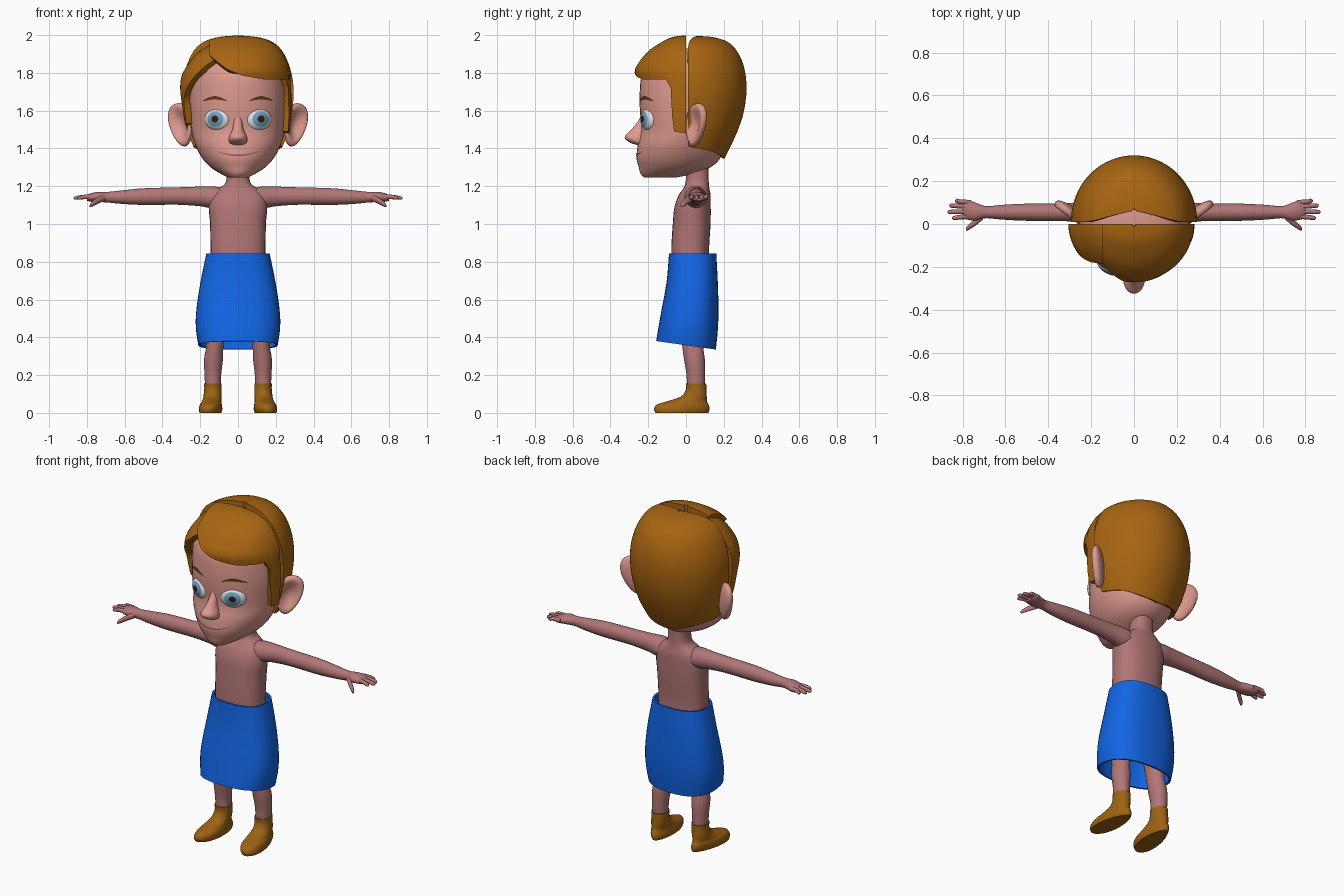
import bpy, bmesh, math
from mathutils import Vector, Matrix

if "Cube" in bpy.data.objects:
    bpy.data.objects.remove(bpy.data.objects["Cube"])


def material(name, rgb):
    m = bpy.data.materials.new(name)
    m.use_nodes = True
    m.diffuse_color = (*rgb, 1)
    m.node_tree.nodes["Principled BSDF"].inputs["Base Color"].default_value = (*rgb, 1)
    return m


FACE = material("face skin", (.72, .32, .27))
BODY = material("body skin", (.44, .18, .18))
HAIR = material("hair brown", (.39, .13, .006))
BOOT = material("boot brown", (.34, .125, .007))
CLOTH = material("towel blue", (.006, .13, .78))
WHITE = material("eye white", (.75, .78, .78))
IRIS = material("iris blue", (.16, .36, .55))
PUPIL = material("pupil dark", (.03, .015, .008))
BROW = material("brow brown", (.13, .04, .008))
LIP = material("lip red", (.3, .09, .07))
parts = []


def finish(name, bm, *mats, fix=True):
    if fix:
        bmesh.ops.recalc_face_normals(bm, faces=bm.faces)
    me = bpy.data.meshes.new(name)
    bm.to_mesh(me)
    bm.free()
    for m in mats:
        me.materials.append(m)
    ob = bpy.data.objects.new(name, me)
    bpy.context.collection.objects.link(ob)
    parts.append(ob)
    return ob


def refine(rings, n=4):
    """Smooth a table of rings with a Catmull-Rom spline."""
    out = []
    for i in range(len(rings) - 1):
        a, b, c, d = (rings[min(max(i + k, 0), len(rings) - 1)] for k in (-1, 0, 1, 2))
        for s in range(n):
            t = s / n
            out.append([.5 * (2*q + (r - p)*t + (2*p - 5*q + 4*r - s2)*t*t + (3*q - p - 3*r + s2)*t**3)
                        for p, q, r, s2 in zip(a, b, c, d)])
    return out + [list(rings[-1])]


def at(table, z):
    """Ring of a refined table at height z."""
    table = sorted(table)
    z = min(max(z, table[0][0]), table[-1][0])
    for a, b in zip(table, table[1:]):
        if z <= b[0]:
            t = (z - a[0]) / max(b[0] - a[0], 1e-6)
            return [p + (q - p) * t for p, q in zip(a, b)]


def loft(name, rings, mat, axis="z", side=1, seg=28, k=1.0, cap=True, warp=None):
    """Skin ellipses (position, centre 1, centre 2, radius 1, radius 2) along an axis."""
    bm = bmesh.new()
    rows = []
    for p, c1, c2, r1, r2 in refine(rings):
        row = []
        for j in range(seg):
            a = 2 * math.pi * j / seg
            c, s = math.cos(a), math.sin(a)
            u = c1 + r1 * math.copysign(abs(c) ** k, c)
            v = c2 + r2 * math.copysign(abs(s) ** k, s)
            co = Vector((u, v, p) if axis == "z" else (p, u, v))
            if warp:
                co = warp(co)
            co.x *= side
            row.append(bm.verts.new(co))
        rows.append(row)
    for a, b in zip(rows, rows[1:]):
        for j in range(seg):
            bm.faces.new((a[j], a[(j + 1) % seg], b[(j + 1) % seg], b[j]))
    if cap:
        bm.faces.new(rows[0])
        bm.faces.new(rows[-1])
    return finish(name, bm, mat)


def thicken(ob, t):
    mod = ob.modifiers.new("thickness", "SOLIDIFY")
    mod.thickness, mod.offset = t, -1


# Head and nose
head_rings = [(1.245, 0, -.14, .05, .08), (1.265, 0, -.1, .09, .14), (1.3, 0, -.06, .145, .19),
              (1.35, 0, -.04, .19, .222), (1.42, 0, -.025, .227, .23), (1.5, 0, 0, .247, .237),
              (1.6, 0, 0, .254, .244), (1.7, 0, .005, .254, .25), (1.8, 0, .01, .24, .24),
              (1.89, 0, .02, .19, .18), (1.93, 0, .02, .09, .09)]
loft("head", head_rings, FACE, seg=40)
head = refine(head_rings, 6)
loft("nose", [(1.418, 0, -.235, .02, .02), (1.43, 0, -.25, .045, .045), (1.46, 0, -.265, .048, .06),
              (1.5, 0, -.243, .03, .047), (1.55, 0, -.223, .022, .027), (1.6, 0, -.215, .018, .018)], FACE)


def face_y(x, z):
    _, _, cy, rx, ry = at(head, z)
    return cy - ry * math.sqrt(max(0, 1 - (x / rx) ** 2))


def strip(name, x0, x1, height, half, mat):
    """Thin plate laid over the face."""
    bm = bmesh.new()
    last = None
    for i in range(21):
        t = i / 20
        x, w = x0 + (x1 - x0) * t, half * (.25 + .75 * math.sin(math.pi * t))
        pair = [bm.verts.new((x, face_y(x, z) - .004, z)) for z in (height(t) - w, height(t) + w)]
        if last:
            bm.faces.new((last[0], pair[0], pair[1], last[1]))
        last = pair
    finish(name, bm, mat, fix=False)


strip("mouth", -.11, .11, lambda t: 1.363 + .022 * (2 * t - 1) ** 2, .004, LIP)


def ear(name, s):
    bm = bmesh.new()
    bmesh.ops.create_uvsphere(bm, u_segments=28, v_segments=20, radius=1)
    out, facing = Vector((.8, .6, 0)), Vector((.6, -.8, 0))
    for v in bm.verts:
        u, w, t = v.co
        r2 = min(1, u * u + w * w)
        if t > 0:
            t = 2.2 * r2 * math.sqrt(1 - r2) - .2 * (1 - r2)
        co = Vector((.298, .055, 1.525)) + out * (u * .075 * (1 + .25 * w) + .02 * w) + facing * (t * .028)
        co.z += w * .115
        v.co = (co.x * s, co.y, co.z)
    finish(name, bm, FACE)


def eye(name, s):
    bm = bmesh.new()
    bmesh.ops.create_uvsphere(bm, u_segments=32, v_segments=36, radius=1)
    for f in bm.faces:
        polar = math.degrees(math.acos(max(-1, min(1, f.calc_center_median().normalized().z))))
        f.material_index = 2 if polar < 15 else 1 if polar < 35 else 0
    turn = math.radians(24) * s
    normal = Vector((math.sin(turn), -math.cos(turn), 0))
    centre = Vector((.115 * s, face_y(.115, 1.556), 1.556)) - normal * .039
    bm.transform(Matrix.Translation(centre) @ Matrix.Rotation(turn, 4, "Z")
                 @ Matrix.Diagonal((.08, .06, .07, 1)) @ Matrix.Rotation(math.pi / 2, 4, "X"))
    finish(name, bm, WHITE, IRIS, PUPIL)


def foot_shape(co):
    # Wider toes that turn outward, narrower heel
    f = max(0, 1 - co.z / .09)
    co.x = .14 + (co.x - .14) * (1 - f * (.1 + co.y * 1.2)) - f * .1 * co.y
    return co


# Paired parts
for s, side in ((1, "left"), (-1, "right")):
    ear(side + "_ear", s)
    eye(side + "_eye", s)
    strip(side + "_brow", *sorted((.06 * s, .185 * s)),
          lambda t: 1.652 + .016 * math.sin(math.pi * t), .009, BROW)
    loft(side + "_arm", [(.04, .05, 1.14, .05, .04), (.12, .05, 1.14, .06, .058), (.2, .055, 1.146, .047, .052),
                         (.32, .055, 1.148, .042, .046), (.5, .055, 1.145, .04, .044),
                         (.62, .055, 1.142, .034, .035), (.69, .055, 1.142, .028, .028),
                         (.74, .058, 1.143, .042, .027), (.78, .066, 1.14, .045, .022),
                         (.8, .068, 1.138, .036, .015)], BODY, "x", s)
    for i, (y0, y1, x1) in enumerate(((.1, .108, .835), (.08, .086, .862), (.058, .056, .87), (.036, .028, .85))):
        loft(f"{side}_finger_{i + 1}", [(.76, y0, 1.143, .012, .013), (.81, (y0 + y1) / 2, 1.144, .011, .012),
                                        (x1 - .01, y1, 1.138, .01, .01), (x1, y1, 1.136, .004, .004)],
             BODY, "x", s, 10)
    loft(side + "_thumb", [(.705, .04, 1.14, .018, .018), (.74, .008, 1.125, .016, .017),
                           (.775, -.017, 1.103, .012, .013), (.785, -.024, 1.095, .004, .004)], BODY, "x", s, 12)
    loft(side + "_leg", [(.12, .132, .052, .042, .048), (.2, .133, .052, .044, .049), (.28, .13, .045, .05, .055),
                         (.36, .122, .035, .046, .056), (.5, .11, .03, .055, .065), (.7, .09, .03, .07, .08)],
         BODY, side=s)
    loft(side + "_boot", [(0, .142, -.022, .06, .14), (.02, .142, -.022, .064, .147), (.043, .142, -.018, .06, .138),
                          (.058, .14, .0, .054, .112), (.085, .136, .04, .048, .07),
                          (.12, .133, .053, .046, .055), (.155, .133, .053, .046, .054)],
         BOOT, side=s, warp=foot_shape)

# Torso and neck
loft("torso", [(.7, 0, .03, .15, .1), (.85, 0, .022, .146, .1), (1, 0, .03, .148, .1), (1.09, 0, .035, .155, .096),
               (1.15, 0, .045, .145, .085), (1.185, 0, .054, .11, .07), (1.21, 0, .058, .072, .063),
               (1.25, 0, .06, .06, .06), (1.33, 0, .06, .06, .06)], BODY, k=.85)


# Towel with a hem that rises toward the front
def hem(co):
    co.z -= .14 * co.y * max(0, (.6 - co.z) / .24)
    return co


towel = loft("towel", [(.845, 0, .035, .167, .125), (.7, 0, .033, .197, .135), (.55, 0, .022, .22, .15),
                       (.45, 0, .012, .223, .156), (.358, 0, 0, .21, .158)], CLOTH, seg=40, k=.82, cap=False, warp=hem)
thicken(towel, .012)


# Hair: dome shells whose columns end at a hairline given by angle
def hair(name, rings, line, cut=None):
    table = refine(rings, 6)
    top, rows, bm = rings[0][0], 16, bmesh.new()
    a0, a1 = line[0][0], line[-1][0]
    count = round((a1 - a0) / 2)
    columns = []
    for i in range(count + 1):
        deg = a0 + (a1 - a0) * i / count
        low, a = at(line, deg)[1], math.radians(deg)
        column = []
        for j in range(rows + 1):
            z = top - (top - low) * (j / rows) ** 2
            _, cx, cy, rx, ry = at(table, z)
            column.append(bm.verts.new((cx + rx * math.cos(a), cy + ry * math.sin(a), z)))
        columns.append(column)
    for a, b in zip(columns, columns[1:]):
        for j in range(rows):
            bm.faces.new((a[j], a[j + 1], b[j + 1], b[j]))
    if cut:
        bmesh.ops.bisect_plane(bm, geom=bm.verts[:] + bm.edges[:] + bm.faces[:],
                               plane_co=(cut[0], 0, 0), plane_no=(cut[1], 0, 0), clear_outer=True)
    thicken(finish(name, bm, HAIR, fix=False), .035)


hair("back_hair", [(1.995, 0, .06, .01, .01), (1.99, 0, .04, .1, .1), (1.97, 0, .02, .17, .19),
                   (1.93, 0, .01, .225, .25), (1.85, 0, .01, .268, .292), (1.75, 0, .01, .292, .31),
                   (1.65, 0, .01, .293, .306), (1.55, 0, .01, .28, .285), (1.45, 0, .01, .255, .245),
                   (1.38, 0, .01, .22, .21), (1.34, 0, .01, .195, .19)],
     [(0, 1.41), (30, 1.39), (60, 1.36), (90, 1.345), (120, 1.36), (150, 1.39), (180, 1.41)])
hair("fringe", [(1.998, 0, 0, .01, .01), (1.99, 0, 0, .1, .07), (1.965, 0, 0, .175, .125), (1.91, 0, 0, .235, .205),
                (1.82, 0, 0, .275, .27), (1.76, 0, 0, .28, .262), (1.6, 0, 0, .282, .265), (1.45, 0, 0, .27, .26)],
     [(180, 1.93), (230, 1.9), (245, 1.86), (258, 1.82), (275, 1.785), (300, 1.765), (336, 1.765),
      (342, 1.72), (345, 1.49), (360, 1.48)], (-.15, -1))
hair("side_hair", [(1.97, 0, 0, .01, .01), (1.96, 0, 0, .11, .07), (1.91, 0, 0, .21, .17), (1.83, 0, 0, .275, .24),
                   (1.76, 0, 0, .305, .26), (1.65, 0, 0, .3, .265), (1.5, 0, 0, .275, .26)],
     [(180, 1.52), (193, 1.53), (197, 1.66), (212, 1.74), (231, 1.84), (250, 1.9)], (-.12, 1))

# Apply thickness and smooth the shading
for ob in parts:
    bpy.ops.object.select_all(action="DESELECT")
    ob.select_set(True)
    bpy.context.view_layer.objects.active = ob
    for mod in list(ob.modifiers):
        bpy.ops.object.modifier_apply(modifier=mod.name)
    bpy.ops.object.shade_smooth_by_angle(angle=math.radians(45))
